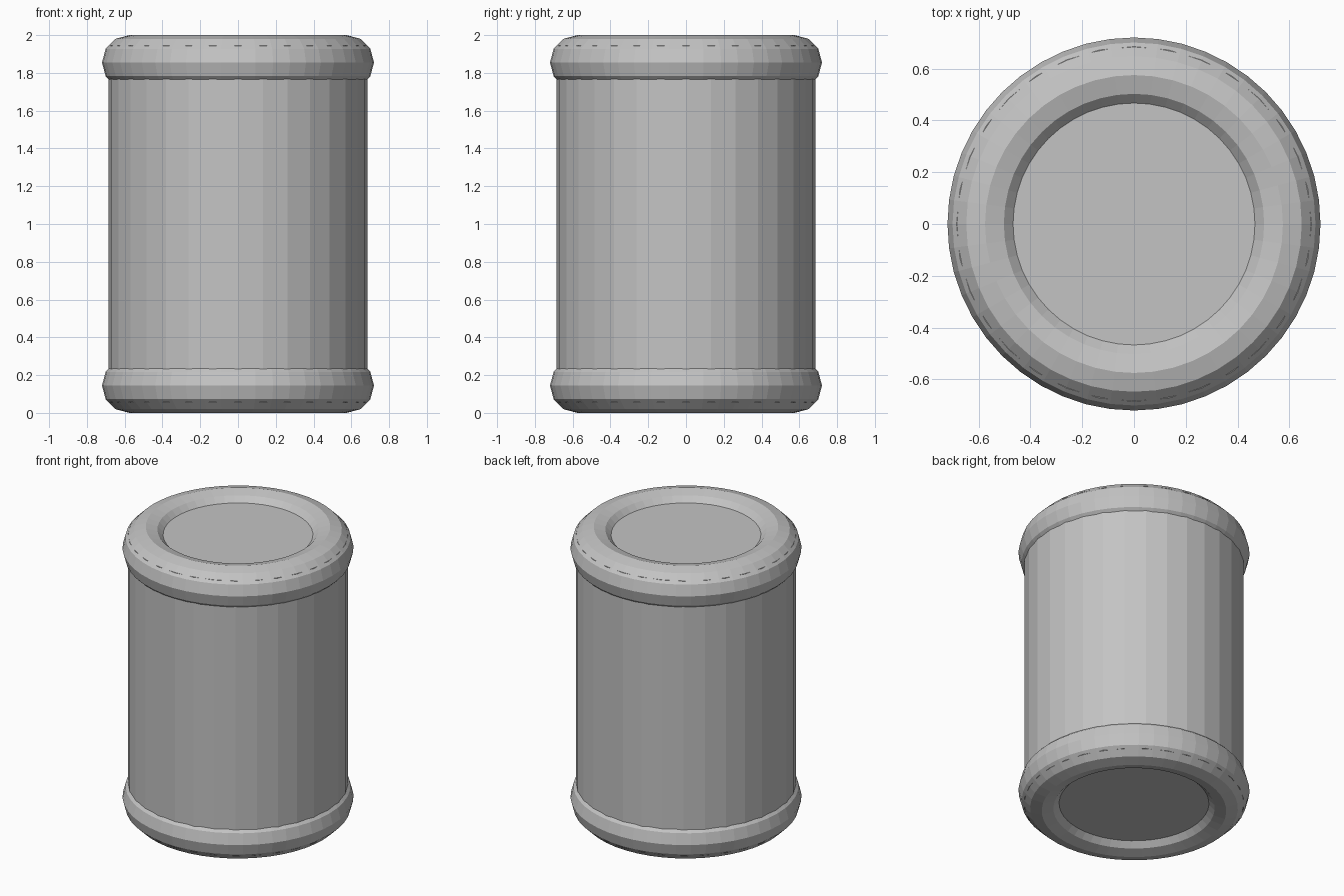
import bpy

if "Cube" in bpy.data.objects:
    bpy.data.objects.remove(bpy.data.objects["Cube"])

grey = bpy.data.materials.new("light grey")
grey.diffuse_color = (0.55, 0.55, 0.55, 1)
grey.use_nodes = True
grey.node_tree.nodes["Principled BSDF"].inputs["Base Color"].default_value = grey.diffuse_color


def finish(name):
    ob = bpy.context.object
    ob.name = name
    ob.data.materials.clear()
    ob.data.materials.append(grey)
    return ob


# Drum body with flat, slightly recessed ends
bpy.ops.mesh.primitive_cylinder_add(vertices=32, radius=0.685, depth=1.89,
                                    location=(0, 0, 1))
finish("drum_body")

# Rounded rims at both ends
for name, z in (("bottom_rim", 0.145), ("top_rim", 1.855)):
    bpy.ops.mesh.primitive_torus_add(major_radius=0.575, minor_radius=0.145,
                                     major_segments=48, minor_segments=12,
                                     location=(0, 0, z))
    finish(name)
    bpy.ops.object.shade_flat()
